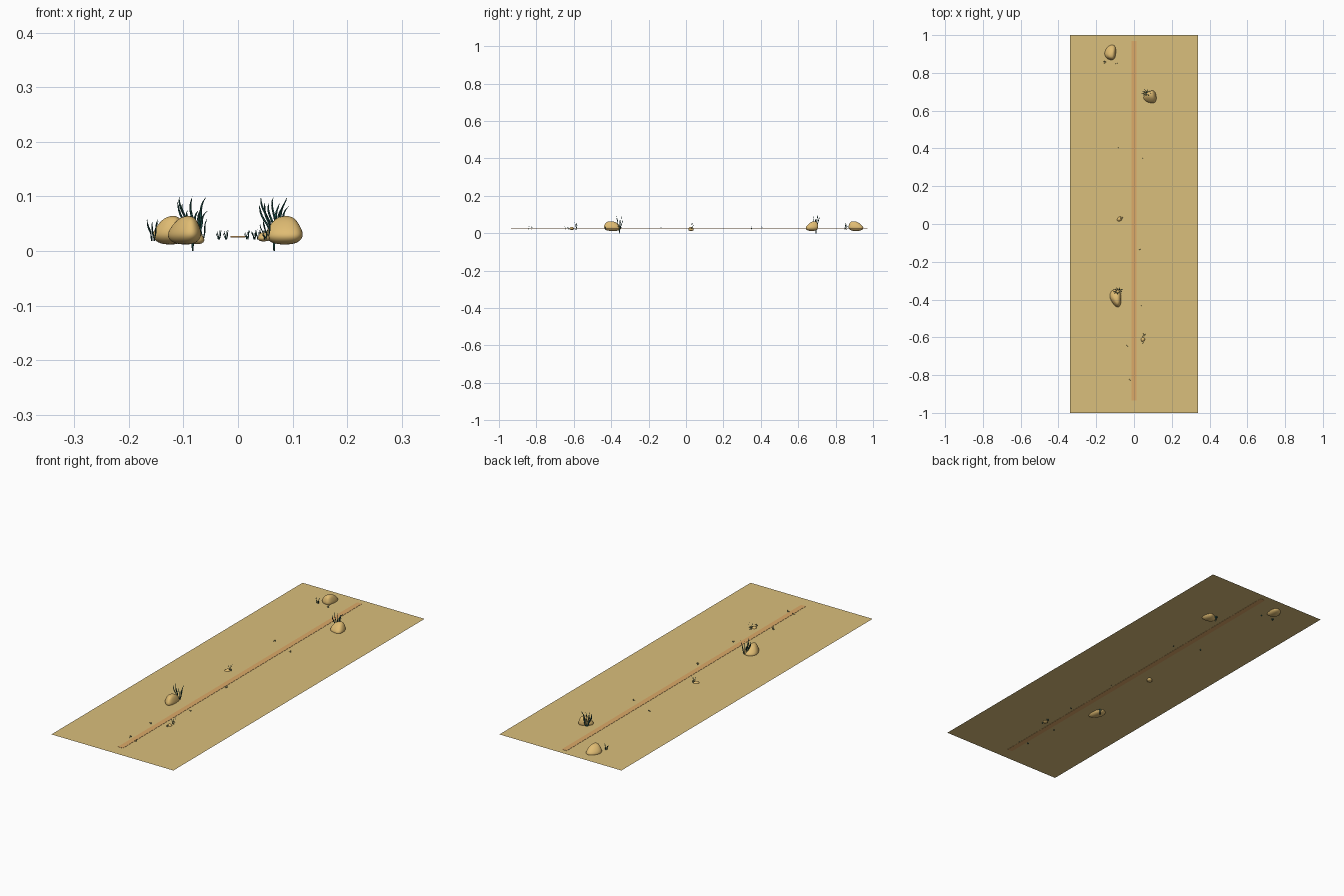
import bpy, bmesh, random
from math import sin, cos, pi
from mathutils import Vector

if "Cube" in bpy.data.objects:
    bpy.data.objects.remove(bpy.data.objects["Cube"])

random.seed(4)
G = 0.0262  # sand level


def material(name, rgb):
    m = bpy.data.materials.new(name)
    m.diffuse_color = (*rgb, 1)
    m.use_nodes = True
    m.node_tree.nodes["Principled BSDF"].inputs["Base Color"].default_value = m.diffuse_color
    return m


SAND = material("sand", (0.70, 0.52, 0.20))
PATH = material("path", (0.72, 0.40, 0.14))
STONE = material("stone", (0.74, 0.50, 0.17))
WEED = material("weed", (0.015, 0.085, 0.075))


def finish(name, bm, mat, smooth=True):
    bmesh.ops.recalc_face_normals(bm, faces=bm.faces[:])
    me = bpy.data.meshes.new(name)
    bm.to_mesh(me)
    bm.free()
    for p in me.polygons:
        p.use_smooth = smooth
    me.materials.append(mat)
    ob = bpy.data.objects.new(name, me)
    bpy.context.collection.objects.link(ob)
    return ob


def rock(name, outline, peak, z0, z1):
    """Stacked scaled outlines leaning to a peak, softened by subdivision."""
    bm = bmesh.new()
    cx = sum(p[0] for p in outline) / len(outline)
    cy = sum(p[1] for p in outline) / len(outline)
    rings = []
    for t, s, lean in ((-0.04, 0.6, 0), (0.25, 1.14, 0), (0.62, 0.92, 0.3), (1.05, 0.42, 0.9)):
        ox, oy = cx + (peak[0] - cx) * lean, cy + (peak[1] - cy) * lean
        rings.append([bm.verts.new((ox + (x - cx) * s, oy + (y - cy) * s, z0 + (z1 - z0) * t))
                      for x, y in outline])
    n = len(outline)
    for a, b in zip(rings, rings[1:]):
        for i in range(n):
            bm.faces.new((a[i], a[(i + 1) % n], b[(i + 1) % n], b[i]))
    bm.faces.new(rings[0])
    bm.faces.new(rings[-1])
    ob = finish(name, bm, STONE)
    sub = ob.modifiers.new("soften", "SUBSURF")
    sub.levels = sub.render_levels = 3


def blade(bm, base, height, width, lean, wave, phase):
    """Tapered wavy leaf with a thin diamond section."""
    rings, steps = [], 9
    across = Vector((cos(phase), sin(phase), 0))
    thick = Vector((-sin(phase), cos(phase), 0))
    for k in range(steps):
        t = k / steps
        c = Vector(base) + Vector((lean[0], lean[1], 0)) * t ** 1.4 + Vector((0, 0, height * t))
        c += across * wave * sin(t * 2 * pi + phase) * min(1, 2 * t)
        w = width * (0.55 + 1.2 * t) * (1 - t) ** 0.6
        rings.append([bm.verts.new(c + o) for o in
                      (across * w / 2, thick * w / 4, -across * w / 2, -thick * w / 4)])
    for a, b in zip(rings, rings[1:]):
        for i in range(4):
            bm.faces.new((a[i], a[(i + 1) % 4], b[(i + 1) % 4], b[i]))
    bm.faces.new(rings[0])
    tip = bm.verts.new(Vector(base) + Vector((lean[0], lean[1], height)))
    for i in range(4):
        bm.faces.new((rings[-1][i], rings[-1][(i + 1) % 4], tip))


def tuft(name, x, y, z0, z1, spread, count, width):
    bm = bmesh.new()
    for i in range(count):
        a = 2 * pi * i / count + 0.5
        top = z0 + (z1 - z0) * (1 if i % 3 == 0 else random.uniform(0.65, 0.9))
        base = (x + spread * 0.25 * cos(a), y + spread * 0.2 * sin(a), z0)
        blade(bm, base, top - z0, width, (spread * 0.75 * cos(a), spread * 0.5 * sin(a)),
              spread * 0.13, random.uniform(-0.6, 0.6))
    return finish(name, bm, WEED)


# Sand sheet
bm = bmesh.new()
bm.faces.new([bm.verts.new((x, y, G)) for x, y in
              ((-0.34, -1), (0.34, -1), (0.34, 1), (-0.34, 1))])
finish("sand_floor", bm, SAND, False)

# Thin path strip straddling the sand
bm = bmesh.new()
bmesh.ops.create_cube(bm, size=1)
for v in bm.verts:
    v.co = (v.co.x * 0.027, 0.017 + v.co.y * 1.905, G + v.co.z * 0.002)
finish("path_strip", bm, PATH, False)

# Rocks
rock("back_left_rock", [(-0.162, 0.905), (-0.145, 0.875), (-0.105, 0.866), (-0.096, 0.905),
                        (-0.098, 0.95), (-0.135, 0.95)], (-0.118, 0.893), 0.013, 0.063)
rock("back_right_rock", [(0.045, 0.67), (0.062, 0.645), (0.115, 0.634), (0.12, 0.675),
                         (0.105, 0.712), (0.07, 0.695)], (0.088, 0.688), 0.013, 0.063)
rock("front_left_rock", [(-0.137, -0.37), (-0.115, -0.42), (-0.085, -0.445), (-0.067, -0.42),
                         (-0.07, -0.355), (-0.10, -0.338)], (-0.09, -0.405), 0.013, 0.063)
rock("middle_small_rock", [(-0.095, 0.022), (-0.085, 0.01), (-0.066, 0.015), (-0.06, 0.03),
                           (-0.067, 0.043), (-0.085, 0.038)], (-0.076, 0.027), 0.013, 0.034)
rock("front_small_rock", [(0.034, -0.612), (0.042, -0.625), (0.056, -0.62), (0.06, -0.607),
                          (0.05, -0.598), (0.04, -0.6)], (0.047, -0.612), 0.018, 0.034)

# Tall weeds beside the rocks, rooted below the sand
for name, x, y, s in (("front_left_weed", -0.083, -0.355, 0.029),
                      ("back_right_weed", 0.066, 0.695, 0.028)):
    tuft(name, x, y, 0.022, 0.1, s, 9, 0.006)
    bm = bmesh.new()
    bmesh.ops.create_cone(bm, cap_ends=True, segments=6, radius1=0.0015, radius2=0.004, depth=0.03)
    for v in bm.verts:
        v.co += Vector((x, y, 0.015))
    finish(name + "_root", bm, WEED)

# Medium weeds
for name, x, y, top, s, n in (("back_left_weed", -0.156, 0.857, 0.06, 0.012, 6),
                              ("middle_weed", -0.066, 0.033, 0.06, 0.011, 5),
                              ("front_right_weed", 0.052, -0.588, 0.06, 0.012, 5)):
    tuft(name, x, y, 0.018, top, s, n, 0.003)

# Small sprigs scattered along the path
sprigs = [(-0.092, 0.85), (-0.08, 0.405), (0.045, 0.35), (0.03, -0.135), (0.037, -0.43),
          (-0.035, -0.645), (-0.022, -0.825), (0.017, -0.84), (0.05, -0.63)]
for i, (x, y) in enumerate(sprigs):
    tuft("sprig_%d" % (i + 1), x, y, 0.021, 0.039, 0.006, 4, 0.0022)
